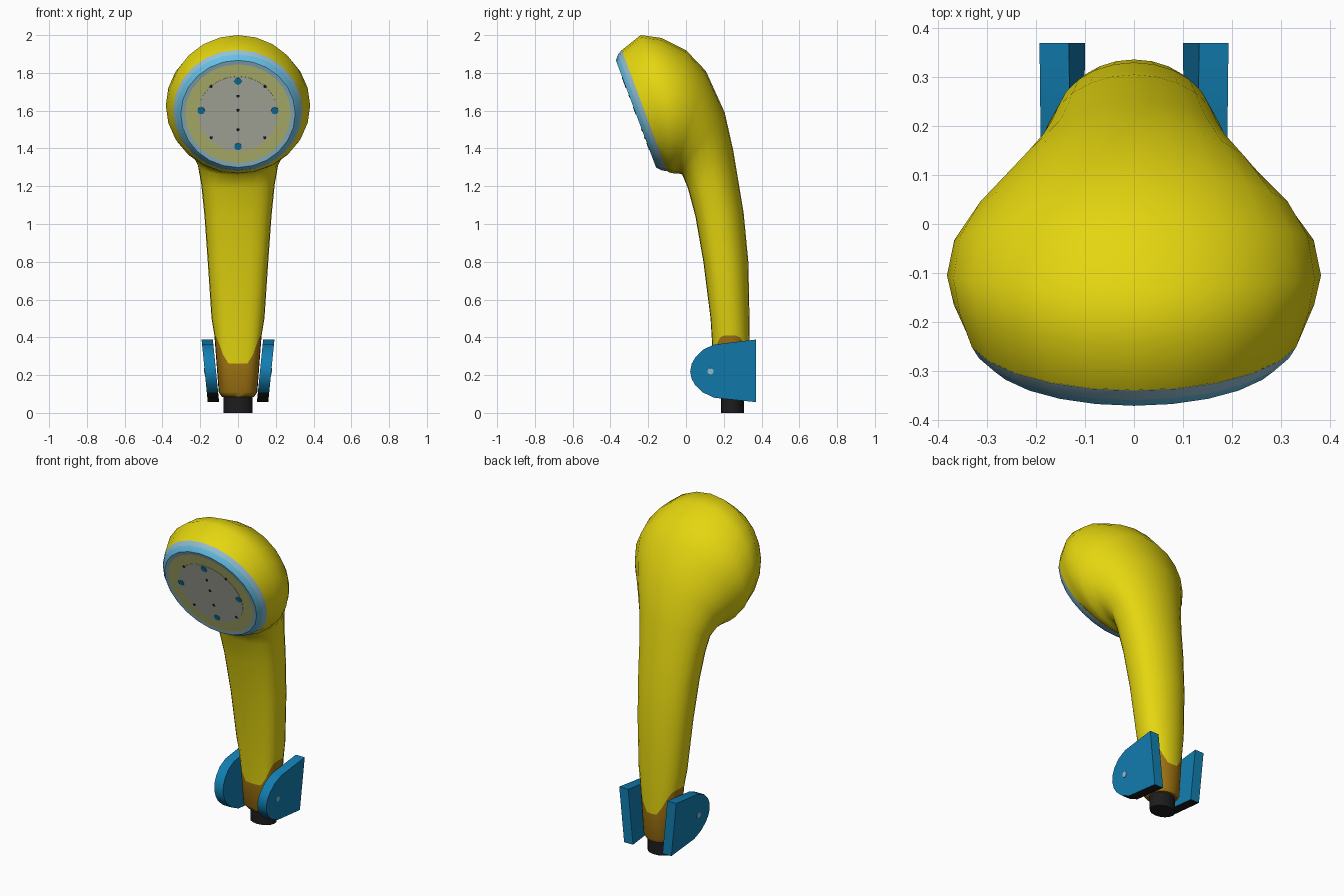
import bpy, bmesh, math
from mathutils import Matrix, Vector

if "Cube" in bpy.data.objects:
    bpy.data.objects.remove(bpy.data.objects["Cube"])

SIDES = 24


def material(name, rgb):
    m = bpy.data.materials.new(name)
    m.diffuse_color = (*rgb, 1)
    m.use_nodes = True
    m.node_tree.nodes["Principled BSDF"].inputs["Base Color"].default_value = m.diffuse_color
    return m


YELLOW = material("yellow", (0.78, 0.67, 0.005))
BROWN = material("brown", (0.36, 0.18, 0.006))
BLACK = material("black", (0.012, 0.012, 0.012))
TEAL = material("teal blue", (0.006, 0.21, 0.44))
PALE = material("pale blue", (0.30, 0.53, 0.66))
SKY = material("sky blue", (0.13, 0.54, 0.82))
OLIVE = material("pale olive", (0.57, 0.60, 0.20))
GREY = material("warm grey", (0.52, 0.54, 0.45))


def finish(name, bm, mats, angle=40, recalc=True):
    if recalc:
        bmesh.ops.recalc_face_normals(bm, faces=bm.faces)
    me = bpy.data.meshes.new(name)
    bm.to_mesh(me)
    bm.free()
    ob = bpy.data.objects.new(name, me)
    bpy.context.collection.objects.link(ob)
    for m in mats:
        me.materials.append(m)
    bpy.ops.object.select_all(action='DESELECT')
    ob.select_set(True)
    bpy.context.view_layer.objects.active = ob
    bpy.ops.object.shade_smooth_by_angle(angle=math.radians(angle))
    return ob


def bridge(bm, rows, row_mats):
    for a, b, mi in zip(rows, rows[1:], row_mats):
        n = len(a)
        for i in range(n):
            j = (i + 1) % n
            bm.faces.new((a[i], a[j], b[j], b[i])).material_index = mi


def power(v, e):
    return math.copysign(abs(v) ** (2 / e), v)


# Handle and head: cross-sections fan from the level base round to the tilted rim
# (front y, front z, back y, back z, half width, front squareness)
SECTIONS = [
    (0.165, 0.085, 0.320, 0.085, 0.085, 2.6),
    (0.152, 0.11, 0.330, 0.11, 0.102, 3),
    (0.145, 0.30, 0.335, 0.30, 0.125, 3),      # colour seam
    (0.130, 0.50, 0.336, 0.50, 0.140, 3),
    (0.092, 0.80, 0.330, 0.80, 0.160, 3),
    (0.050, 1.04, 0.305, 1.06, 0.178, 3),
    (0.010, 1.19, 0.275, 1.24, 0.195, 2.8),
    (-0.02, 1.262, 0.250, 1.39, 0.215, 2.5),
    (-0.04, 1.268, 0.205, 1.59, 0.255, 2.2),
    (-0.055, 1.268, 0.105, 1.81, 0.325, 2),
    (-0.065, 1.268, 0.00, 1.92, 0.367, 2),
    (-0.08, 1.27, -0.13, 1.985, 0.382, 2),
    (-0.09, 1.274, -0.24, 2.0, 0.368, 2),
    (-0.10, 1.28, -0.34, 1.92, 0.343, 2),
]
bm = bmesh.new()
rows = []
for k, (fy, fz, by, bz, w, e) in enumerate(SECTIONS):
    front, back = Vector((0, fy, fz)), Vector((0, by, bz))
    row = []
    for i in range(SIDES):
        t = 2 * math.pi * i / SIDES
        ex = e if math.cos(t) > 0 else 2
        p = (front + back) / 2 + (front - back) / 2 * power(math.cos(t), ex)
        p.x = w * power(math.sin(t), ex)
        if k == 2:  # seam rises at both sides
            s = min(1, max(0, (abs(math.sin(t)) - 0.2) / 0.8))
            p.z = 0.26 + 0.15 * s * s * (3 - 2 * s)
        row.append(bm.verts.new(p))
    rows.append(row)
bridge(bm, rows, [1, 1] + [0] * (len(rows) - 3))
bm.faces.new(rows[0]).material_index = 1
bm.faces.new(rows[-1])
finish("handle_and_head", bm, [YELLOW, BROWN], 60)

# Frame of the tilted spray face: local z points out of the face
FACE = Matrix(((1, 0, 0, 0), (0, -0.351, -0.936, -0.22),
               (0, 0.936, -0.351, 1.60), (0, 0, 0, 1)))


# Rim around the spray face
bm = bmesh.new()
rows = []
for r, s in ((0.343, 0), (0.328, 0.026), (0.303, 0.048), (0.280, 0.046)):
    rows.append([bm.verts.new(FACE @ Vector((r * math.sin(2 * math.pi * i / SIDES),
                                             r * math.cos(2 * math.pi * i / SIDES), s)))
                 for i in range(SIDES)])
bridge(bm, rows, [0, 1, 0])
for f in bm.faces:  # face outward from a point inside the head
    f.normal_update()
    if f.normal.dot(f.calc_center_median() - FACE @ Vector((0, 0, -0.2))) < 0:
        f.normal_flip()
finish("spray_rim", bm, [PALE, SKY], 20, recalc=False)


def discs(name, mat, frame, centres, r, height, sides):
    """Thin flat plates on a plane."""
    bm = bmesh.new()
    for u, v in centres:
        bmesh.ops.create_cone(bm, cap_ends=True, segments=sides, radius1=r, radius2=r,
                              depth=0.004, matrix=frame @ Matrix.Translation((u, v, height)))
    return finish(name, bm, [mat])


# Spray plates and nozzles
discs("spray_plate", OLIVE, FACE, [(0, 0)], 0.282, 0.044, SIDES)
discs("spray_centre", GREY, FACE, [(0, 0)], 0.212, 0.046, SIDES)
discs("large_nozzles", TEAL, FACE,
      [(0, 0.185), (0, -0.185), (0.195, 0.018), (-0.195, 0.018)], 0.02, 0.049, 8)
discs("small_nozzles", BLACK, FACE,
      [(0, 0.10), (0, 0.02), (0, -0.09)] +
      [(x, y) for x in (-0.142, 0.142) for y in (0.155, -0.135)], 0.008, 0.049, 8)

# Hose stub
bm = bmesh.new()
bmesh.ops.create_cone(bm, cap_ends=True, segments=16, radius1=1, radius2=1, depth=0.12,
                      matrix=Matrix.Translation((0, 0.245, 0.06)) @ Matrix.Diagonal((0.078, 0.061, 1, 1)))
finish("hose_stub", bm, [BLACK])

# Wall bracket: a pair of leaning cheeks, rounded at the front
OUTLINE = [(0.37, 0.057), (0.15, 0.08), (0.09, 0.108), (0.05, 0.145), (0.03, 0.18), (0.022, 0.22),
           (0.03, 0.26), (0.05, 0.295), (0.09, 0.335), (0.15, 0.362), (0.37, 0.388)]


def lean(z):  # inner face position
    return 0.10 + 0.033 * (z - 0.057) / 0.331


for side, word in ((1, "right"), (-1, "left")):
    bm = bmesh.new()
    inner, outer = [[bm.verts.new((side * (lean(z) + t), y, z)) for y, z in OUTLINE]
                    for t in (0, 0.06)]
    bridge(bm, [inner, outer], [0])
    bm.faces.new(inner)
    bm.faces.new(outer)
    bmesh.ops.recalc_face_normals(bm, faces=bm.faces)
    for f in bm.faces:  # dark underside
        f.material_index = 1 if f.normal.z < -0.8 else 0
    finish(word + "_bracket", bm, [TEAL, BLACK], 30)
    # Screw dot on the outer side
    spot = Matrix.Translation((side * (lean(0.22) + 0.061), 0.13, 0.22)) \
        @ Matrix.Rotation(side * math.radians(90 + 5.7), 4, 'Y')
    discs(word + "_screw", PALE, spot, [(0, 0)], 0.017, 0, 8)
